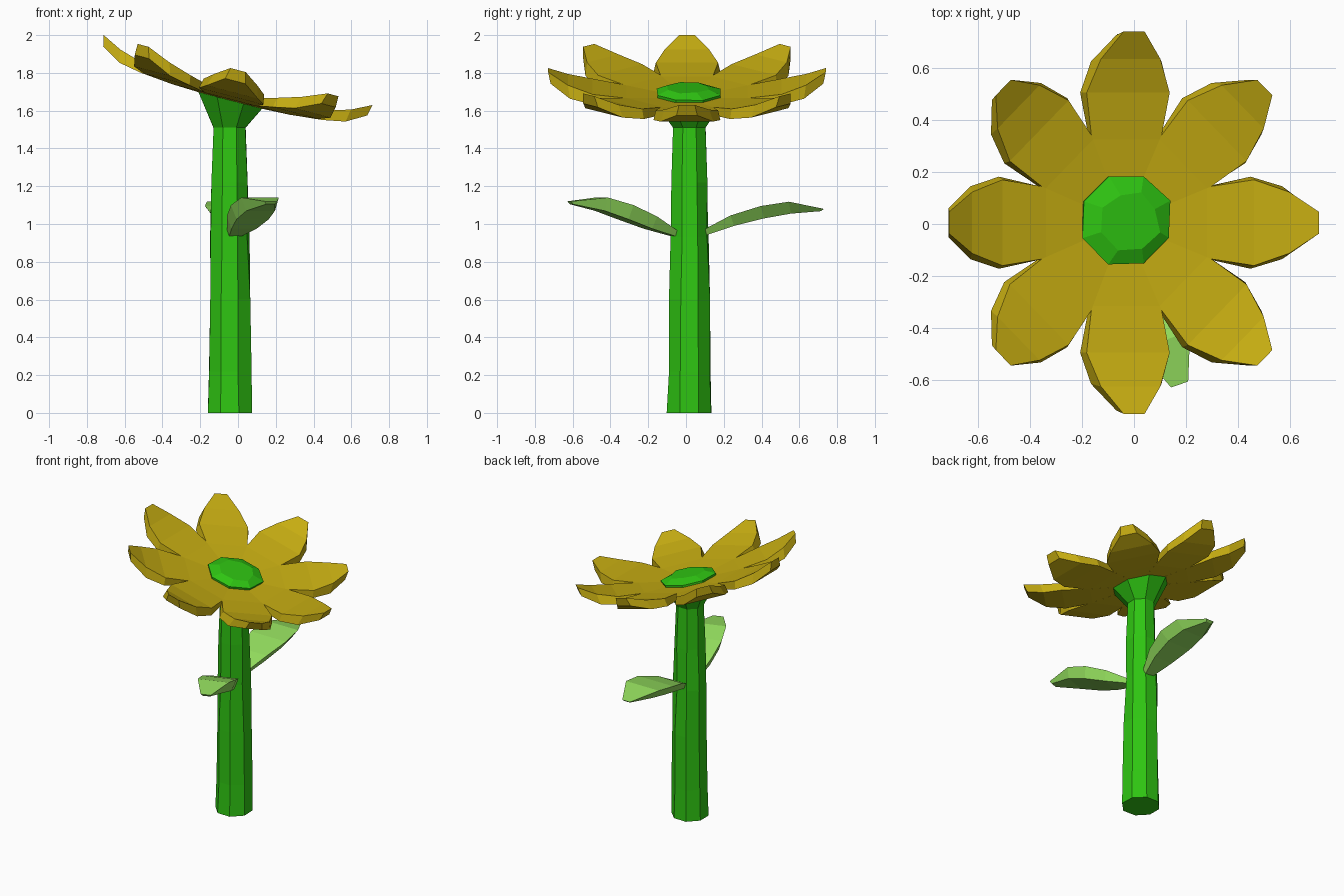
import bpy, bmesh, math, random
from mathutils import Matrix, Vector

if "Cube" in bpy.data.objects:
    bpy.data.objects.remove(bpy.data.objects["Cube"])

random.seed(4)


def material(name, rgb):
    m = bpy.data.materials.new(name)
    m.diffuse_color = (*rgb, 1)
    m.use_nodes = True
    m.node_tree.nodes["Principled BSDF"].inputs["Base Color"].default_value = m.diffuse_color
    return m


STEM = material("stem green", (0.028, 0.56, 0.006))
PETAL = material("petal yellow", (0.57, 0.42, 0.006))
LEAF = material("leaf light green", (0.29, 0.72, 0.11))

# Frame of the tilted flower head
HEAD = Matrix.Translation((-0.04, 0.005, 1.66)) @ Matrix.Rotation(math.radians(14.6), 4, 'Y')


def loft(name, rings, mat, matrix=Matrix()):
    """Bridge equal-length rings of points and cap both ends."""
    bm = bmesh.new()
    loops = [[bm.verts.new(matrix @ Vector(p)) for p in ring] for ring in rings]
    n = len(loops[0])
    for a, b in zip(loops, loops[1:]):
        for i in range(n):
            j = (i + 1) % n
            bm.faces.new((a[i], a[j], b[j], b[i]))
    bm.faces.new(loops[0][::-1])
    bm.faces.new(loops[-1])
    bmesh.ops.recalc_face_normals(bm, faces=bm.faces)
    me = bpy.data.meshes.new(name)
    bm.to_mesh(me)
    bm.free()
    me.materials.append(mat)
    ob = bpy.data.objects.new(name, me)
    bpy.context.collection.objects.link(ob)
    return ob


def circle(x, y, z, r, jitter=0.0, n=8):
    pts = []
    for i in range(n):
        a = math.tau * (i + 0.5) / n
        rr = r * 1.04 + random.uniform(-jitter, jitter)
        pts.append(Vector((x + rr * math.cos(a), y + rr * math.sin(a), z)))
    return pts


def blade(name, stations, mat, matrix):
    """Thick blade along +x; station = (x top, x bottom, top half width, bottom half width, z top, z bottom)."""
    rings = [[(xt, -wt, zt), (xt, wt, zt), (xb, wb, zb), (xb, -wb, zb)]
             for xt, xb, wt, wb, zt, zb in stations]
    return loft(name, rings, mat, matrix)


# Stem: slightly uneven octagonal trunk flaring into the tilted head
stem = [circle(-0.045, 0.018, z, r, j) for z, r, j in
        ((0, 0.122, 0.004), (0.22, 0.116, 0.007), (0.6, 0.109, 0.008),
         (0.93, 0.104, 0.009), (1.22, 0.095, 0.006), (1.51, 0.089, 0.002))]
stem.append([HEAD @ p for p in circle(0, 0.01, 0.0, 0.185)])
loft("stem", stem, STEM)

# Flower centre: low faceted dome
loft("flower_centre",
     [circle(0, 0.012, -0.01, 0.17), circle(0, 0.012, 0.04, 0.178, 0.006),
      circle(0.01, 0.012, 0.066, 0.11, 0.015)], STEM, HEAD)

# Petals: eight upcurled slabs around the head
petal = ((0.04, 0.04, 0.05, 0.05, 0.015, -0.012),
         (0.16, 0.16, 0.085, 0.085, 0.025, -0.006),
         (0.32, 0.32, 0.137, 0.137, 0.042, 0.0),
         (0.50, 0.50, 0.165, 0.177, 0.070, 0.017),
         (0.63, 0.62, 0.118, 0.140, 0.108, 0.040),
         (0.735, 0.722, 0.042, 0.055, 0.160, 0.100))
for i in range(8):
    blade(f"petal_{i + 1}", petal, PETAL, HEAD @ Matrix.Rotation(math.tau * i / 8, 4, 'Z'))

# Leaves: arched blades leaving opposite sides of the stem
back_leaf = ((0.0, 0.0, 0.03, 0.02, 0.96, 0.93),
             (0.16, 0.18, 0.10, 0.07, 1.045, 0.99),
             (0.32, 0.34, 0.14, 0.09, 1.095, 1.03),
             (0.47, 0.48, 0.13, 0.08, 1.118, 1.055),
             (0.655, 0.64, 0.03, 0.02, 1.08, 1.068))
blade("back_leaf", back_leaf, LEAF,
      Matrix.Translation((-0.035, 0.075, 0)) @ Matrix.Rotation(math.radians(90), 4, 'Z'))

front_leaf = ((0.0, 0.0, 0.04, 0.03, 0.96, 0.93),
              (0.14, 0.16, 0.09, 0.07, 1.04, 0.975),
              (0.28, 0.30, 0.115, 0.09, 1.10, 1.025),
              (0.42, 0.43, 0.105, 0.08, 1.14, 1.07),
              (0.60, 0.59, 0.035, 0.025, 1.12, 1.105))
blade("front_leaf", front_leaf, LEAF,
      Matrix.Translation((-0.02, -0.05, 0)) @ Matrix.Rotation(math.radians(-71), 4, 'Z'))
